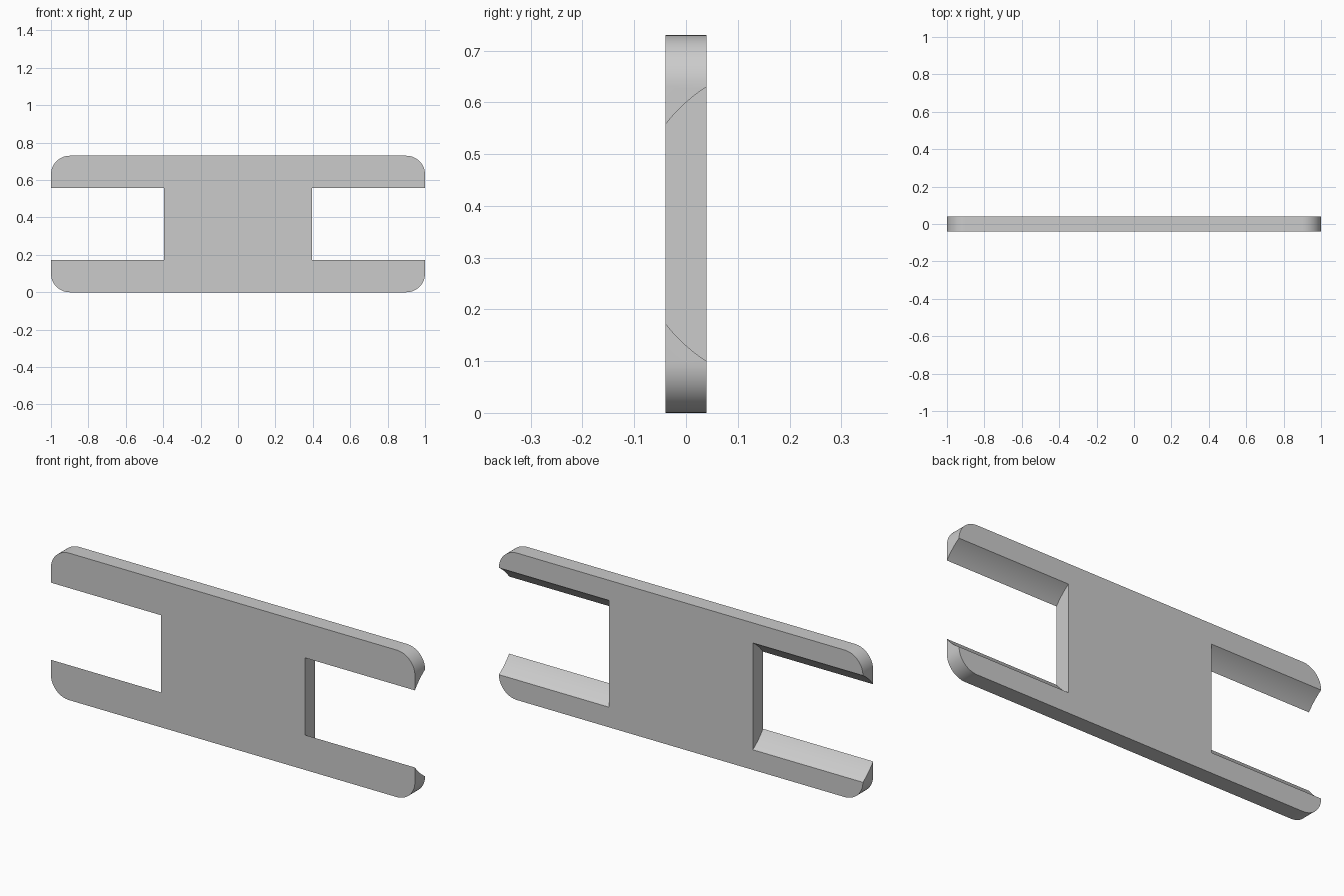
import bpy
import bmesh
from math import cos, sin, pi, sqrt, radians
from mathutils import Vector

cube = bpy.data.objects.get("Cube")
if cube:
    bpy.data.objects.remove(cube, do_unlink=True)

LENGTH, HEIGHT, DEPTH = 2.0, 0.73, 0.08
CORNER = 0.1
MID = HEIGHT / 2
WEB = 0.395                      # half width of the central web
ARC_R, ARC_Y = 0.315, 0.21       # circle that shapes the slot walls

grey = bpy.data.materials.new("plain_grey")
grey.use_nodes = True
colour = (0.6, 0.6, 0.6, 1)
grey.diffuse_color = colour
grey.node_tree.nodes["Principled BSDF"].inputs["Base Color"].default_value = colour


def extrude_profile(name, points, offset):
    """Make a solid by sweeping a closed profile along an offset."""
    bm = bmesh.new()
    face = bm.faces.new([bm.verts.new(p) for p in points])
    swept = bmesh.ops.extrude_face_region(bm, geom=[face])["geom"]
    verts = [v for v in swept if isinstance(v, bmesh.types.BMVert)]
    bmesh.ops.translate(bm, verts=verts, vec=Vector(offset))
    bmesh.ops.recalc_face_normals(bm, faces=bm.faces)
    mesh = bpy.data.meshes.new(name)
    bm.to_mesh(mesh)
    bm.free()
    mesh.materials.append(grey)
    obj = bpy.data.objects.new(name, mesh)
    bpy.context.collection.objects.link(obj)
    return obj


# Rounded plate outline
outline = []
steps = 16
for quarter, (sx, sz) in enumerate([(1, 1), (-1, 1), (-1, -1), (1, -1)]):
    for i in range(steps + 1):
        a = (quarter + i / steps) * pi / 2
        outline.append((sx * (LENGTH / 2 - CORNER) + CORNER * cos(a), -DEPTH / 2,
                        MID + sz * (MID - CORNER) + CORNER * sin(a)))
plate = extrude_profile("slotted_plate", outline, (0, DEPTH, 0))

# Slot cross-section: two mirrored arcs, widening to the back
ys = [-0.05 + 0.1 * i / 12 for i in range(13)]
half = [sqrt(ARC_R ** 2 - (y - ARC_Y) ** 2) for y in ys]
upper = [(y, MID + h) for y, h in zip(ys, half)]
lower = [(y, MID - h) for y, h in zip(ys, half)]
section = upper + lower[::-1]

# Cut an open slot into each end
bpy.context.view_layer.objects.active = plate
plate.select_set(True)
for side, label in ((-1, "right"), (1, "left")):
    cutter = extrude_profile(label + "_slot_cutter",
                             [(side * WEB, y, z) for y, z in section],
                             (side * 0.8, 0, 0))
    cutter.hide_render = True
    cut = plate.modifiers.new(label + "_slot", 'BOOLEAN')
    cut.operation = 'DIFFERENCE'
    cut.solver = 'EXACT'
    cut.object = cutter
    bpy.ops.object.modifier_apply(modifier=cut.name)
    bpy.data.objects.remove(cutter, do_unlink=True)

bpy.ops.object.shade_smooth_by_angle(angle=radians(25))
